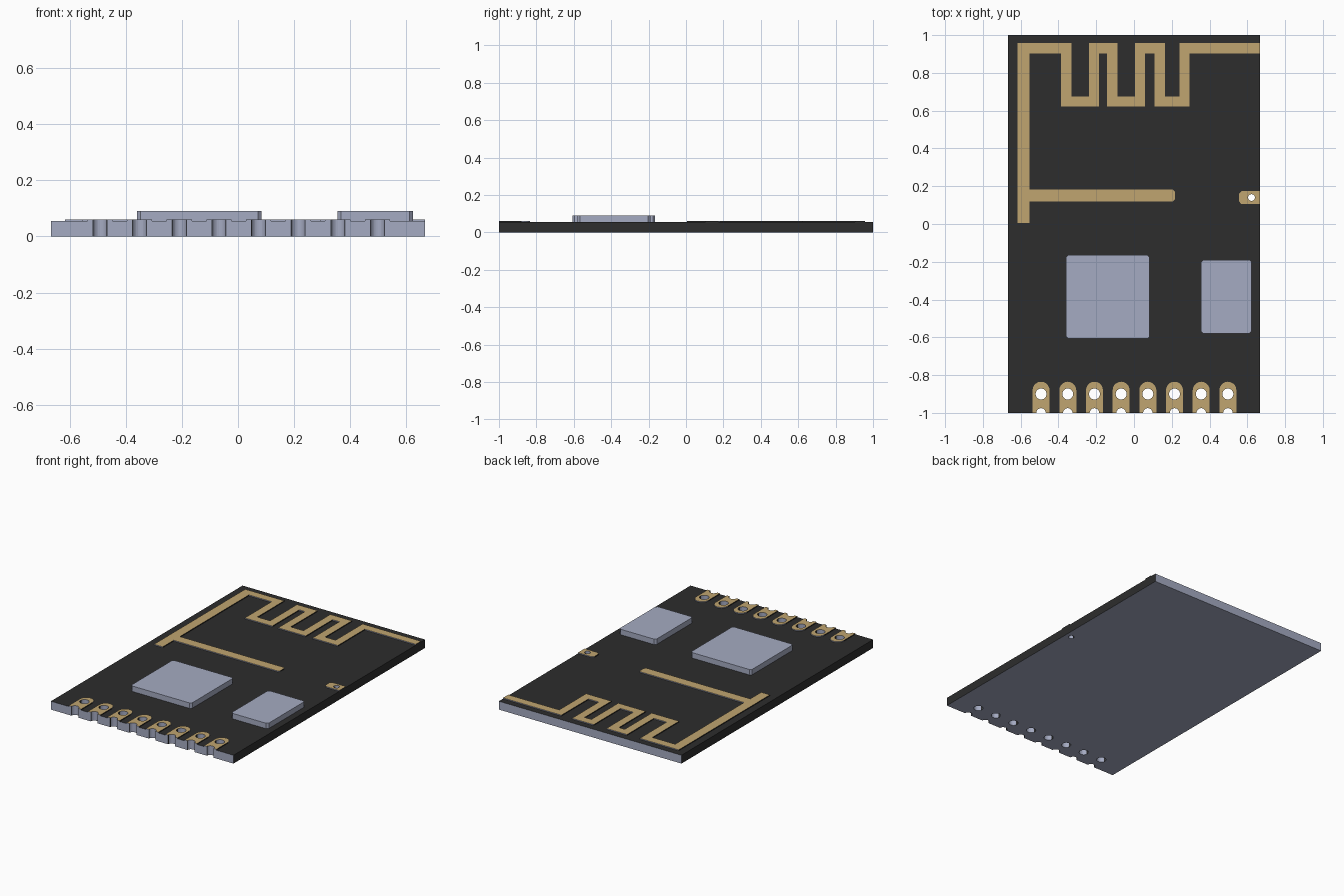
import bpy, bmesh, math
from mathutils import Vector

if "Cube" in bpy.data.objects:
    bpy.data.objects.remove(bpy.data.objects["Cube"])

BOARD_TOP, TRACE_TOP, CHIP_TOP = 0.055, 0.061, 0.091
HALF_X = 0.667


def material(name, rgb):
    m = bpy.data.materials.new(name)
    m.use_nodes = True
    m.diffuse_color = (*rgb, 1)
    bsdf = m.node_tree.nodes["Principled BSDF"]
    bsdf.inputs["Base Color"].default_value = (*rgb, 1)
    bsdf.inputs["Roughness"].default_value = 0.7
    return m


black = material("board black", (0.026, 0.026, 0.026))
gold = material("copper gold", (0.527, 0.376, 0.162))
grey = material("blue grey", (0.376, 0.407, 0.539))


def new_object(name, bm):
    bmesh.ops.recalc_face_normals(bm, faces=bm.faces)
    mesh = bpy.data.meshes.new(name)
    bm.to_mesh(mesh)
    bm.free()
    ob = bpy.data.objects.new(name, mesh)
    bpy.context.collection.objects.link(ob)
    return ob


def slab(name, outline, z0, z1):
    """Extrude a flat outline from z0 to z1."""
    bm = bmesh.new()
    face = bm.faces.new([bm.verts.new((x, y, z0)) for x, y in outline])
    ext = bmesh.ops.extrude_face_region(bm, geom=[face])
    verts = [v for v in ext["geom"] if isinstance(v, bmesh.types.BMVert)]
    bmesh.ops.translate(bm, verts=verts, vec=(0, 0, z1 - z0))
    return new_object(name, bm)


def chamfered(x0, x1, y0, y1, c):
    """Rectangle outline with clipped corners."""
    return [(x0 + c, y0), (x1 - c, y0), (x1, y0 + c), (x1, y1 - c),
            (x1 - c, y1), (x0 + c, y1), (x0, y1 - c), (x0, y0 + c)]


def ribbon(path, widths):
    """Outline of a right-angled track, with one width per segment."""
    pts = [Vector(p) for p in path]
    offs = []
    for a, b, w in zip(pts, pts[1:], widths):
        d = (b - a).normalized()
        offs.append(Vector((-d.y, d.x)) * w / 2)
    corner = [offs[0]] + [a + b for a, b in zip(offs, offs[1:])] + [offs[-1]]
    left = [p + c for p, c in zip(pts, corner)]
    right = [p - c for p, c in zip(pts, corner)]
    return left + right[::-1]


def paint(ob, top):
    """Top faces get their own colour, flat x sides are black, the rest grey."""
    for m in (grey, black, top):
        ob.data.materials.append(m)
    for p in ob.data.polygons:
        if p.normal.z > 0.5:
            p.material_index = 2
        elif abs(p.normal.x) > 0.99 and p.area > 2e-4 * (len(ob.data.polygons) < 40):
            p.material_index = 1
        if abs(p.normal.x) > 0.99 and abs(p.center.x) > HALF_X - 0.002:
            p.material_index = 1


def cut(ob, cutter):
    mod = ob.modifiers.new("holes", 'BOOLEAN')
    mod.operation = 'DIFFERENCE'
    mod.solver = 'EXACT'
    mod.object = cutter
    bpy.context.view_layer.objects.active = ob
    bpy.ops.object.modifier_apply(modifier=mod.name)


# Drill shapes: pin holes, half holes on the front edge, one via
pin_x = [-0.492 + 0.1413 * i for i in range(8)]
holes = [(x, -0.9, 0.029) for x in pin_x] + [(x, -1.0, 0.025) for x in pin_x]
holes.append((0.622, 0.14, 0.018))
bm = bmesh.new()
for x, y, r in holes:
    res = bmesh.ops.create_cone(bm, cap_ends=True, segments=24,
                                radius1=r, radius2=r, depth=0.4)
    bmesh.ops.translate(bm, verts=res["verts"], vec=(x, y, 0))
drill = new_object("drill_cutter", bm)
drill.hide_render = True

# Board
board = slab("board", [(-HALF_X, -1), (HALF_X, -1), (HALF_X, 1), (-HALF_X, 1)],
             0, BOARD_TOP)
cut(board, drill)
paint(board, black)

# Pin pads with rounded inner ends
for i, x in enumerate(pin_x):
    arc = [(x + 0.045 * math.cos(math.pi * k / 10),
            -0.88 + 0.045 * math.sin(math.pi * k / 10)) for k in range(11)]
    pad = slab(f"pin_pad_{i + 1}", [(x - 0.045, -1), (x + 0.045, -1)] + arc,
               BOARD_TOP, TRACE_TOP)
    cut(pad, drill)
    paint(pad, gold)

# Via pad on the side edge
via = slab("via_pad", [(HALF_X, 0.105), (HALF_X, 0.175), (0.57, 0.175),
                       (0.555, 0.16), (0.555, 0.12), (0.57, 0.105)],
           BOARD_TOP, TRACE_TOP)
cut(via, drill)
paint(via, gold)
bpy.data.objects.remove(drill)

# Antenna: long leg, then three meander loops, then the tail to the edge
hi, lo = 0.93, 0.649
path = [(-0.585, 0.005), (-0.585, hi)]
for x_down, x_up in ((-0.359, -0.212), (-0.115, 0.032), (0.136, 0.267)):
    path += [(x_down, hi), (x_down, lo), (x_up, lo), (x_up, hi)]
path.append((HALF_X, hi))
widths = [0.064] + [0.054] * (len(path) - 2)
antenna = slab("antenna_track", ribbon(path, widths), BOARD_TOP, TRACE_TOP)
paint(antenna, gold)

# Feed line branching off the long leg
feed = slab("feed_track", [(-0.553, 0.119), (0.205, 0.119), (0.217, 0.131),
                           (0.217, 0.171), (0.205, 0.183), (-0.553, 0.183)],
            BOARD_TOP, TRACE_TOP)
paint(feed, gold)

# Chips
for name, box in (("main_chip", (-0.36, 0.083, -0.607, -0.165)),
                  ("memory_chip", (0.355, 0.623, -0.58, -0.19))):
    chip = slab(name, chamfered(*box, 0.012), BOARD_TOP, CHIP_TOP)
    chip.data.materials.append(grey)
